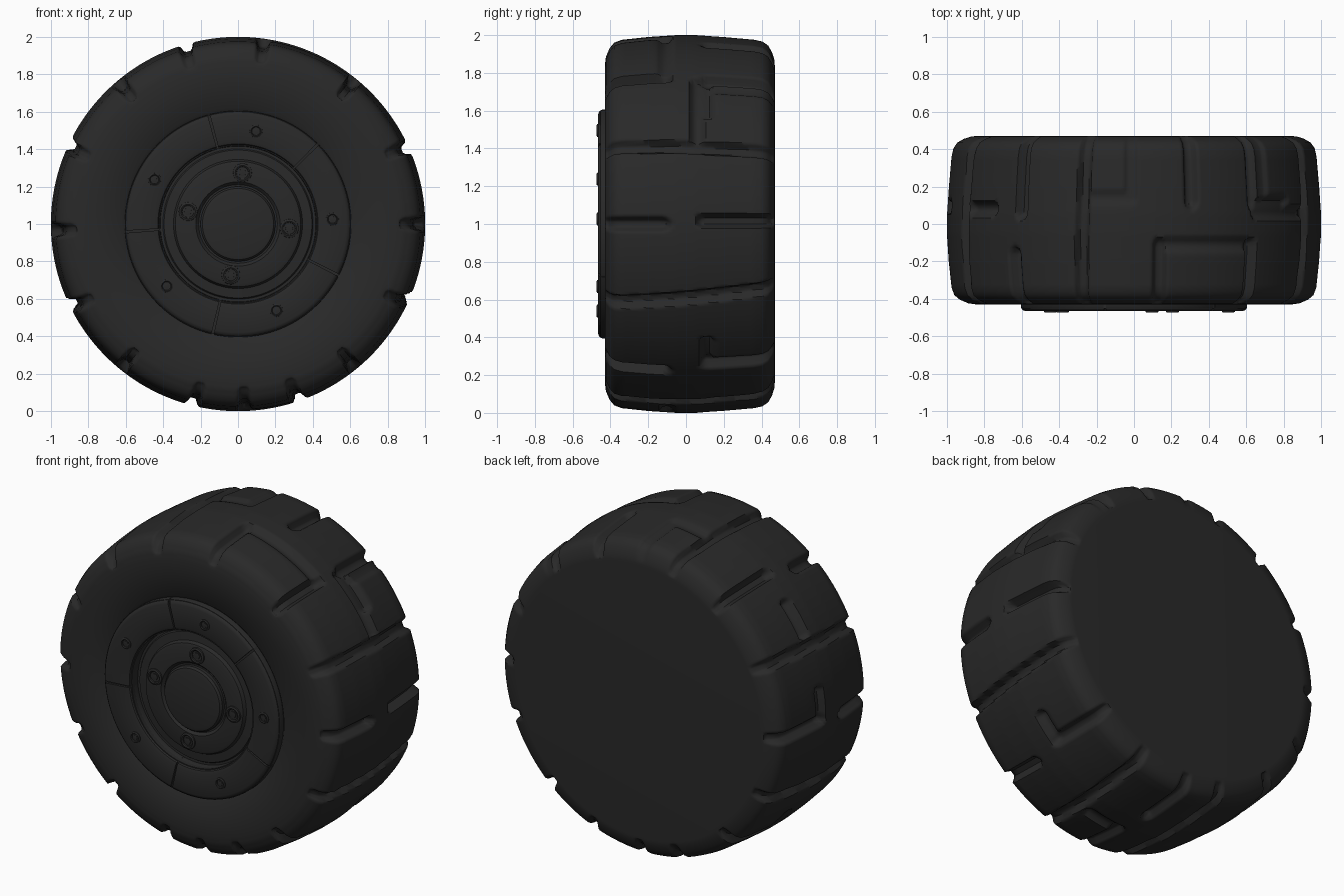
import bpy, bmesh, math

if "Cube" in bpy.data.objects:
    bpy.data.objects.remove(bpy.data.objects["Cube"])

# One flat dark rubber grey for the whole wheel
mat = bpy.data.materials.new("dark_grey")
mat.diffuse_color = (0.022, 0.022, 0.022, 1)
mat.use_nodes = True
mat.node_tree.nodes["Principled BSDF"].inputs["Base Color"].default_value = mat.diffuse_color


def lathe(name, profile, steps=96, a0=0.0, a1=360.0, centre=(0, 1), cut=None, angle=35):
    """Spin (radius, y) points round the y axis; cut(a, y, r) lowers the radius."""
    bm = bmesh.new()
    full = abs(a1 - a0) >= 359.99
    count = steps if full else steps + 1
    rings = []
    for i in range(count):
        a = math.radians(a0 + (a1 - a0) * i / steps)
        ring = []
        for r, y in profile:
            rr = r - (cut(a, y, r) if cut else 0)
            ring.append(bm.verts.new((centre[0] + rr * math.cos(a), y,
                                      centre[1] + rr * math.sin(a))))
        rings.append(ring)
    for i in range(steps):
        p, q = rings[i], rings[(i + 1) % count]
        for j in range(len(profile) - 1):
            bm.faces.new((p[j], p[j + 1], q[j + 1], q[j]))
    if not full:
        bm.faces.new(rings[0])
        bm.faces.new(rings[-1])
    bmesh.ops.remove_doubles(bm, verts=bm.verts, dist=1e-5)
    bmesh.ops.recalc_face_normals(bm, faces=bm.faces)
    # open shells: make sure the face nearest the front looks forward
    front = min(bm.faces, key=lambda f: f.calc_center_median().y)
    if front.normal.y > 0.01:
        bmesh.ops.reverse_faces(bm, faces=bm.faces)
    me = bpy.data.meshes.new(name)
    bm.to_mesh(me)
    bm.free()
    me.materials.append(mat)
    ob = bpy.data.objects.new(name, me)
    bpy.context.collection.objects.link(ob)
    bpy.ops.object.select_all(action='DESELECT')
    ob.select_set(True)
    bpy.context.view_layer.objects.active = ob
    bpy.ops.object.shade_smooth_by_angle(angle=math.radians(angle))
    return ob


# Tread grooves: start angle, y, end angle, y, depth
F, B = -0.5, 0.55
GROOVES = [
    # full-width grooves
    (25, F, 23, B, .04), (-26, F, -20, B, .045), (107, F, 105, B, .04),
    (156, F, 153, B, .04), (207, F, 204, B, .045), (257, F, 254, B, .04),
    (288, F, 291, B, .04),
    # right side
    (0, F, 0, -.12, .055), (1, .09, 1, B, .055),
    (27, .06, 49, .06, .035), (46, .13, 46, B, .015),
    (-51, F, -51, -.12, .055), (-48, .11, -48, B, .055), (-48, .11, -39, .11, .045),
    # top
    (82, F, 82, -.11, .045), (82, -.11, 53, -.11, .025), (51, F, 51, -.11, .055),
    (72, .12, 72, B, .05), (50, .11, 50, B, .05), (50, .11, 36, .11, .035),
    (91, .14, 91, B, .015), (91, .14, 104, .14, .015),
    (130, F, 130, -.16, .055), (127, .06, 127, B, .045), (139, .08, 150, .08, .04),
    # left side
    (182, F, 182, -.12, .055), (180, .09, 180, B, .055), (180, .09, 170, .09, .04),
    # bottom
    (231, F, 231, -.12, .055), (229, .1, 229, B, .055), (229, .1, 220, .1, .045),
    (272, F, 272, -.1, .04), (272, -.1, 284, -.1, .03), (270, .12, 270, B, .045),
]


def groove(a, y, r):
    if r < 0.86:
        return 0
    deepest = 0
    for d0, y0, d1, y1, depth in GROOVES:
        ax, bx = math.radians(d0), math.radians(d1)
        mid = (ax + bx) / 2
        p = mid + (a - mid + math.pi) % (2 * math.pi) - math.pi
        if abs(p - mid) > 0.35:
            continue
        dx, dy = bx - ax, y1 - y0
        t = max(0, min(1, ((p - ax) * dx + (y - y0) * dy) / (dx * dx + dy * dy)))
        d = math.hypot(p - ax - t * dx, y - y0 - t * dy)
        s = max(0, min(1, (0.042 - d) / 0.024))
        deepest = max(deepest, depth * s * s * (3 - 2 * s))
    return deepest * min(1, (r - 0.86) / 0.06)


# Tyre profile, made denser where the grooves are cut
key = [(0, .47), (.84, .47), (.87, .468), (.91, .455), (.945, .435), (.966, .405),
       (.976, .36), (.99, .2), (1, .05), (1, -.05), (.99, -.2), (.975, -.34),
       (.96, -.38), (.93, -.405), (.885, -.424), (.84, -.43), (.62, -.43), (.58, -.39)]
profile = []
for (r0, y0), (r1, y1) in zip(key, key[1:]):
    n = max(1, round(math.hypot(r1 - r0, y1 - y0) / 0.018)) if min(r0, r1) >= .84 else 1
    profile += [(r0 + (r1 - r0) * k / n, y0 + (y1 - y0) * k / n) for k in range(n)]
profile.append(key[-1])
lathe("tyre", profile, steps=540, cut=groove, angle=50)

# Recessed wheel disc behind the rim
lathe("wheel_disc", [(.6, -.395), (0, -.395)])

# Rim ring in five segments with narrow gaps
splits = [45, 105, 184, 257, 333, 405]
section = [(.605, -.40), (.605, -.445), (.595, -.46), (.58, -.466), (.445, -.466),
           (.428, -.46), (.418, -.445), (.415, -.39)]
for i in range(5):
    lathe("rim_segment", section, steps=24, a0=splits[i] + .6, a1=splits[i + 1] - .6)
lathe("rim_backing", [(.603, -.40), (.603, -.452), (.417, -.452), (.417, -.39)])

# Hub plate and domed centre cap
lathe("hub_plate", [(.405, -.39), (.395, -.405), (.345, -.41), (.335, -.43),
                    (.32, -.436), (.225, -.436), (.21, -.42), (0, -.42)])
lathe("centre_cap", [(.2, -.41), (.2, -.44), (.19, -.452), (.17, -.457), (0, -.459)])


def bolt(name, angle, dist, size, y):
    """Raised washer ring with a small head in the middle."""
    a = math.radians(angle)
    c = (dist * math.cos(a), 1 + dist * math.sin(a))
    lathe(name + "_washer", [(size, y + .02), (size * .95, y - .008), (size * .75, y - .012),
                             (size * .62, y - .008), (size * .58, y + .01)], 24, centre=c)
    lathe(name + "_head", [(size * .42, y + .01), (size * .4, y - .006), (0, y - .008)],
          6, centre=c)


for ang in (85, 166, 262, 355):
    bolt("hub_bolt", ang, .275, .052, -.436)
for ang in (79, 152, 3, 221, 294):
    bolt("rim_bolt", ang, .505, .036, -.462)
